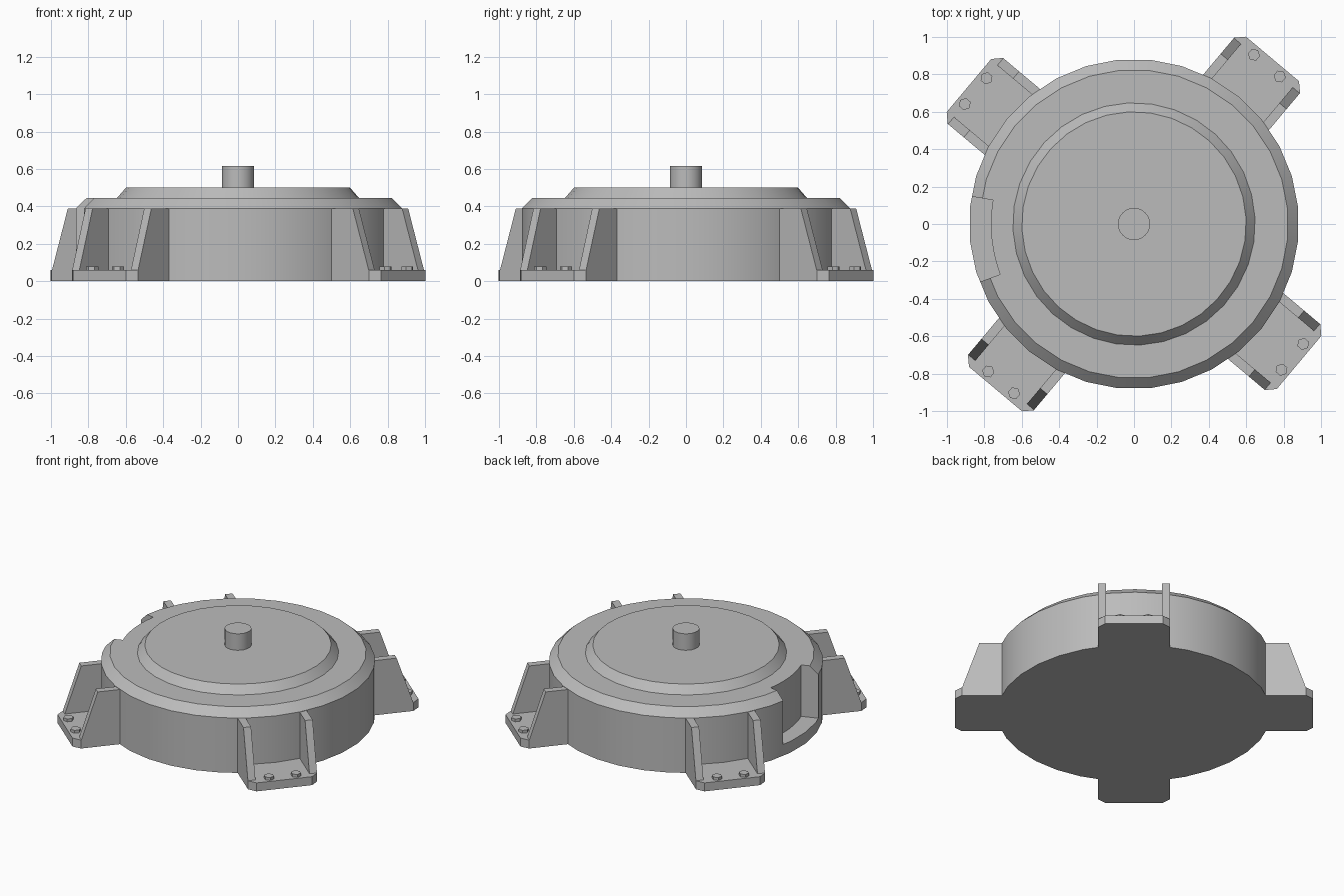
import bpy, bmesh
from math import radians, cos, sin
from mathutils import Matrix, Vector

cube = bpy.data.objects.get("Cube")
if cube:
    bpy.data.objects.remove(cube)

GREY = (0.5, 0.5, 0.5, 1)
metal = bpy.data.materials.new("grey metal")
metal.use_nodes = True
metal.diffuse_color = GREY
metal.node_tree.nodes["Principled BSDF"].inputs["Base Color"].default_value = GREY


def finish(name, bm, smooth=False):
    """Turn a bmesh into a named, coloured object."""
    bmesh.ops.recalc_face_normals(bm, faces=bm.faces)
    mesh = bpy.data.meshes.new(name)
    bm.to_mesh(mesh)
    bm.free()
    mesh.materials.append(metal)
    obj = bpy.data.objects.new(name, mesh)
    bpy.context.collection.objects.link(obj)
    bpy.ops.object.select_all(action='DESELECT')
    obj.select_set(True)
    bpy.context.view_layer.objects.active = obj
    if smooth:
        bpy.ops.object.shade_smooth_by_angle(angle=radians(30))
    return obj


def turned(name, profile, sides, phase=0.0, smooth=True):
    """Solid of revolution from (radius, height) pairs, capped at both ends."""
    bm = bmesh.new()
    angles = [radians(360 * (i + phase) / sides) for i in range(sides)]
    rings = [[bm.verts.new((r * cos(a), r * sin(a), z)) for a in angles]
             for r, z in profile]
    for low, high in zip(rings, rings[1:]):
        for i in range(sides):
            j = (i + 1) % sides
            bm.faces.new((low[i], low[j], high[j], high[i]))
    bm.faces.new(rings[0])
    bm.faces.new(rings[-1])
    return finish(name, bm, smooth)


def prism(name, outline, push, matrix=Matrix()):
    """Extrude a closed outline of 3D points along a vector."""
    bm = bmesh.new()
    face = bm.faces.new([bm.verts.new(p) for p in outline])
    new = bmesh.ops.extrude_face_region(bm, geom=[face])["geom"]
    bmesh.ops.translate(bm, vec=Vector(push),
                        verts=[v for v in new if isinstance(v, bmesh.types.BMVert)])
    bm.transform(matrix)
    return finish(name, bm)


# Drum with chamfered rim
drum = turned("drum", [(0.882, 0), (0.882, 0.39), (0.825, 0.445)], 32, 0.5)

# Side recess, cut as a sector of a ring
span = [radians(170.4 + 30.2 * i / 6) for i in range(7)]
sector = [(0.765 * cos(a), 0.765 * sin(a), 0.08) for a in span]
sector += [(1.1 * cos(a), 1.1 * sin(a), 0.08) for a in reversed(span)]
cutter = prism("recess_cutter", sector, (0, 0, 0.5))
cutter.hide_render = True
cut = drum.modifiers.new("recess", 'BOOLEAN')
cut.operation = 'DIFFERENCE'
cut.solver = 'EXACT'
cut.object = cutter
bpy.context.view_layer.objects.active = drum
bpy.ops.object.modifier_apply(modifier=cut.name)
bpy.data.objects.remove(cutter)
drum.select_set(True)
bpy.ops.object.shade_smooth_by_angle(angle=radians(30))

# Raised cover and central shaft
turned("cover", [(0.648, 0.44), (0.648, 0.445), (0.6, 0.5)], 32, 0.25)
turned("shaft", [(0.086, 0.49), (0.086, 0.617)], 24)

# Four mounting feet: plate, two gussets and two hexagonal bolts each
HALF, OUT, CORNER, THICK = 0.23, 1.152, 0.045, 0.06
for k, side in enumerate(("back_left", "back_right", "front_right", "front_left")):
    turn = Matrix.Rotation(radians(50 + 90 * k), 4, 'Z')
    plate = [(0.8, -HALF, 0), (OUT - CORNER, -HALF, 0), (OUT, CORNER - HALF, 0),
             (OUT, HALF - CORNER, 0), (OUT - CORNER, HALF, 0), (0.8, HALF, 0)]
    prism(side + "_foot_plate", plate, (0, 0, THICK), turn)
    for s, tag in ((-1, "a"), (1, "b")):
        y = s * HALF
        gusset = [(0.8, y, 0.05), (1.105, y, 0.05), (1.105, y, THICK),
                  (0.995, y, 0.388), (0.8, y, 0.388)]
        prism(f"{side}_gusset_{tag}", gusset, (0, -s * 0.05, 0), turn)
        bolt = turned(f"{side}_bolt_{tag}", [(0.033, 0.05), (0.033, 0.08)], 6, 0, False)
        bolt.data.transform(turn @ Matrix.Translation((1.105, s * 0.09, 0)))
